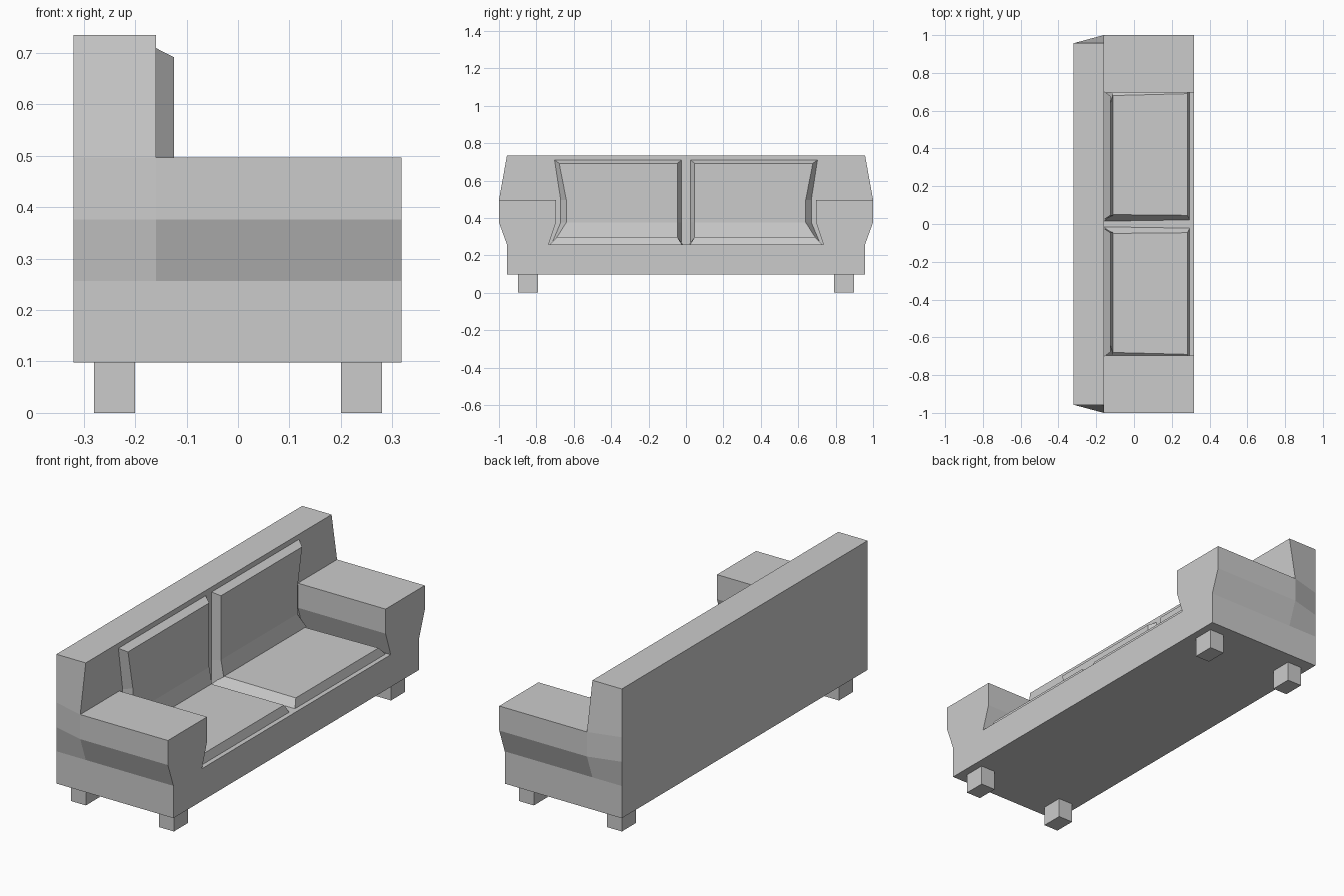
import bpy, bmesh

if "Cube" in bpy.data.objects:
    bpy.data.objects.remove(bpy.data.objects["Cube"])


def finish(name, bm):
    bmesh.ops.remove_doubles(bm, verts=bm.verts, dist=1e-5)
    bmesh.ops.recalc_face_normals(bm, faces=bm.faces)
    mesh = bpy.data.meshes.new(name)
    bm.to_mesh(mesh)
    bm.free()
    obj = bpy.data.objects.new(name, mesh)
    bpy.context.collection.objects.link(obj)
    return obj


def face(bm, pts):
    bm.faces.new([bm.verts.new(p) for p in pts])


def loft(name, rings, side):
    # Four-cornered rings stacked upwards; side mirrors across y
    bm = bmesh.new()
    rings = [[bm.verts.new((x, y * side, z)) for x, y, z in r] for r in rings]
    for a, b in zip(rings, rings[1:]):
        for i in range(4):
            j = (i + 1) % 4
            bm.faces.new((a[i], a[j], b[j], b[i]))
    bm.faces.new(rings[0])
    bm.faces.new(rings[-1])
    return finish(name, bm)


def at(x, pts):
    return [(x, y, z) for y, z in pts]


def mirrored(pts):
    return pts + [(-y, z) for y, z in reversed(pts)]


# Sofa frame: one shell with waisted arms, base and tapered backrest
XB, XM, XF = -0.32, -0.16, 0.318
W = 0.957
outer = [(W, 0.098), (W, 0.257), (1, 0.376), (1, 0.497)]
inner = [(0.695, 0.497), (0.695, 0.376), (0.735, 0.257)]
top = (W, 0.735)
bm = bmesh.new()
arms = mirrored(outer + inner)
face(bm, at(XF, arms))
for i in range(len(arms)):
    p, q = arms[i], arms[(i + 1) % len(arms)]
    face(bm, at(XM, [p, q]) + at(XF, [q, p]))
face(bm, at(XM, mirrored([top, outer[-1]] + inner)))
back = mirrored(outer + [top])
face(bm, at(XB, [((W if y > 0 else -W), z) for y, z in back]))
for i in range(len(back)):
    p, q = back[i], back[(i + 1) % len(back)]
    flat = [(W if y > 0 else -W, z) for y, z in (q, p)]
    face(bm, at(XM, [p, q]) + at(XB, flat))
finish("sofa_frame", bm)

# Back cushion rows: rear outer y, rear z, front outer y, front z, front x
rows = [(0.72, 0.257, 0.69, 0.297, -0.11),
        (0.67, 0.376, 0.64, 0.376, -0.125),
        (0.67, 0.497, 0.64, 0.497, -0.125),
        (0.703, 0.71, 0.678, 0.692, -0.125)]

for side, label in ((1, "right"), (-1, "left")):
    loft(f"back_cushion_{label}",
         [[(XM, 0.023, zr), (xf, 0.046, zf), (xf, yf, zf), (XM, yr, zr)]
          for yr, zr, yf, zf, xf in rows], side)

    # Seat cushion with bevelled sides
    loft(f"seat_cushion_{label}",
         [[(XM, 0.015, 0.257), (0.295, 0.022, 0.257), (0.295, 0.728, 0.257), (XM, 0.72, 0.257)],
          [(-0.115, 0.05, 0.298), (0.283, 0.046, 0.298), (0.283, 0.69, 0.298), (-0.115, 0.68, 0.298)]],
         side)

    # Block feet
    for x, end in ((0.24, "front"), (-0.24, "rear")):
        bpy.ops.mesh.primitive_cube_add(size=1, location=(x, 0.845 * side, 0.05))
        foot = bpy.context.object
        foot.name = f"foot_{end}_{label}"
        foot.scale = (0.08, 0.108, 0.1)
